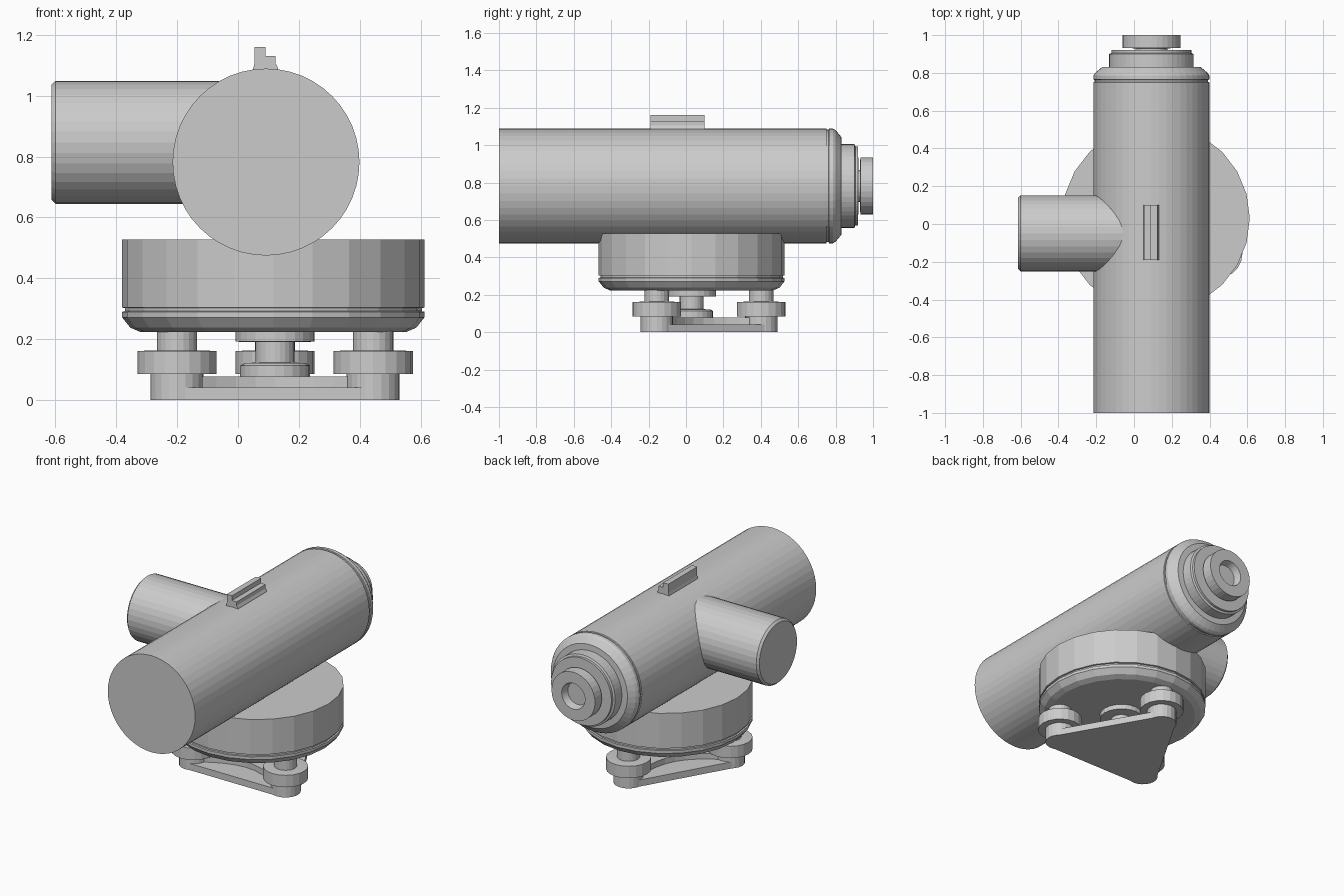
import bpy, bmesh, math
from mathutils import Vector, Matrix

if "Cube" in bpy.data.objects:
    bpy.data.objects.remove(bpy.data.objects["Cube"])

AXES = {
    'X': Matrix.Rotation(-math.pi / 2, 4, 'Y'),   # local z -> -x
    'Y': Matrix.Rotation(-math.pi / 2, 4, 'X'),   # local z -> +y
    'Z': Matrix.Identity(4),
}


def finish(bm, name, smooth=None):
    bmesh.ops.recalc_face_normals(bm, faces=bm.faces)
    me = bpy.data.meshes.new(name)
    bm.to_mesh(me)
    bm.free()
    ob = bpy.data.objects.new(name, me)
    bpy.context.collection.objects.link(ob)
    return ob


def lathe(name, profile, loc, axis='Z', sides=32):
    """Revolve (radius, height) points into a closed solid along an axis."""
    bm = bmesh.new()
    rings = []
    for r, h in profile:
        rings.append([bm.verts.new((r * math.cos(2 * math.pi * i / sides),
                                    r * math.sin(2 * math.pi * i / sides), h))
                      for i in range(sides)])
    for a, b in zip(rings, rings[1:]):
        for i in range(sides):
            j = (i + 1) % sides
            bm.faces.new((a[i], a[j], b[j], b[i]))
    bm.faces.new(rings[0])
    bm.faces.new(rings[-1])
    bmesh.ops.transform(bm, matrix=Matrix.Translation(loc) @ AXES[axis], verts=bm.verts)
    return finish(bm, name)


def prism(name, outline, start, depth):
    """Extrude a closed list of 3D points along the depth vector."""
    bm = bmesh.new()
    f = bm.faces.new([bm.verts.new(Vector(p) + Vector(start)) for p in outline])
    ext = bmesh.ops.extrude_face_region(bm, geom=[f], use_keep_orig=True)
    bmesh.ops.translate(bm, vec=depth, verts=[v for v in ext['geom'] if isinstance(v, bmesh.types.BMVert)])
    return finish(bm, name)


# telescope barrel with shallow groove, shoulder and stepped rear
lathe('telescope_barrel', [
    (0.307, -1.0), (0.307, 0.75), (0.301, 0.752), (0.301, 0.763), (0.307, 0.765),
    (0.307, 0.785), (0.298, 0.80), (0.262, 0.83), (0.224, 0.832), (0.224, 0.90),
    (0.212, 0.905), (0.212, 0.92), (0.085, 0.922), (0.075, 0.945)],
    (0.092, 0, 0.782), 'Y', 48)

# eyepiece with recessed lens
lathe('eyepiece', [(0.085, 0.915), (0.085, 0.93), (0.153, 0.932), (0.153, 1.0),
                   (0.082, 1.0), (0.07, 0.955)],
      (0.092, 0, 0.782), 'Y', 32)

# side focusing knob
lathe('focus_knob', [(0.202, -0.1), (0.202, 0.60), (0.189, 0.613)],
      (0, -0.05, 0.847), 'X', 36)

# gun sight on top of the barrel
sight = [(0.05, 1.07), (0.05, 1.09), (0.054, 1.105), (0.054, 1.16), (0.091, 1.16), (0.091, 1.13),
         (0.124, 1.13), (0.124, 1.105), (0.132, 1.09), (0.132, 1.07)]
prism('top_sight', [(x, 0, z) for x, z in sight], (0, -0.19, 0), (0, 0.29, 0))

# round body under the barrel
cx, cy = 0.116, 0.03
lathe('round_body', [(0.435, 0.223), (0.47, 0.238), (0.497, 0.272), (0.497, 0.29), (0.488, 0.292),
                     (0.488, 0.302), (0.497, 0.304), (0.497, 0.527)],
      (cx, cy, 0), 'Z', 24)

# foot screw positions: an equilateral triangle, one corner at the back
center = Vector((0.122, 0.03, 0))
feet = [center + Vector((math.cos(a), math.sin(a), 0)) * 0.372
        for a in (math.radians(d) for d in (90, 210, 330))]

# triangular base plate with rounded corners
plate, star = [], []
for i, p in enumerate(feet):
    mid = 90 + 120 * i
    for d in range(-60, 61, 20):
        a = math.radians(mid + d)
        plate.append(p + Vector((math.cos(a), math.sin(a), 0)) * 0.082)
prism('base_plate', plate, (0, 0, 0), (0, 0, 0.042))

# raised three-armed web with inward-curving sides
for i, p in enumerate(feet):
    q = feet[(i + 1) % 3]
    out = ((p + q) / 2 - center).normalized()
    a, b = p + out * 0.07, q + out * 0.07
    for k in range(11):
        t = k / 10
        star.append(a.lerp(b, t) - out * 0.13 * math.sin(math.pi * t))
prism('base_web', star, (0, 0, 0.03), (0, 0, 0.048))

# corner pads, levelling wheels and posts
for i, p in enumerate(feet):
    lathe(f'corner_pad_{i + 1}', [(0.087, 0), (0.087, 0.087)], p, 'Z', 20)
    lathe(f'levelling_screw_{i + 1}', [
        (0.13, 0.085), (0.13, 0.161), (0.09, 0.163), (0.066, 0.163), (0.066, 0.24)], p, 'Z', 20)

# central clamp post with lower collar and upper flange
lathe('center_post', [
    (0.115, 0.05), (0.115, 0.113), (0.1, 0.122), (0.064, 0.123), (0.064, 0.19),
    (0.13, 0.192), (0.13, 0.235)], center, 'Z', 24)
